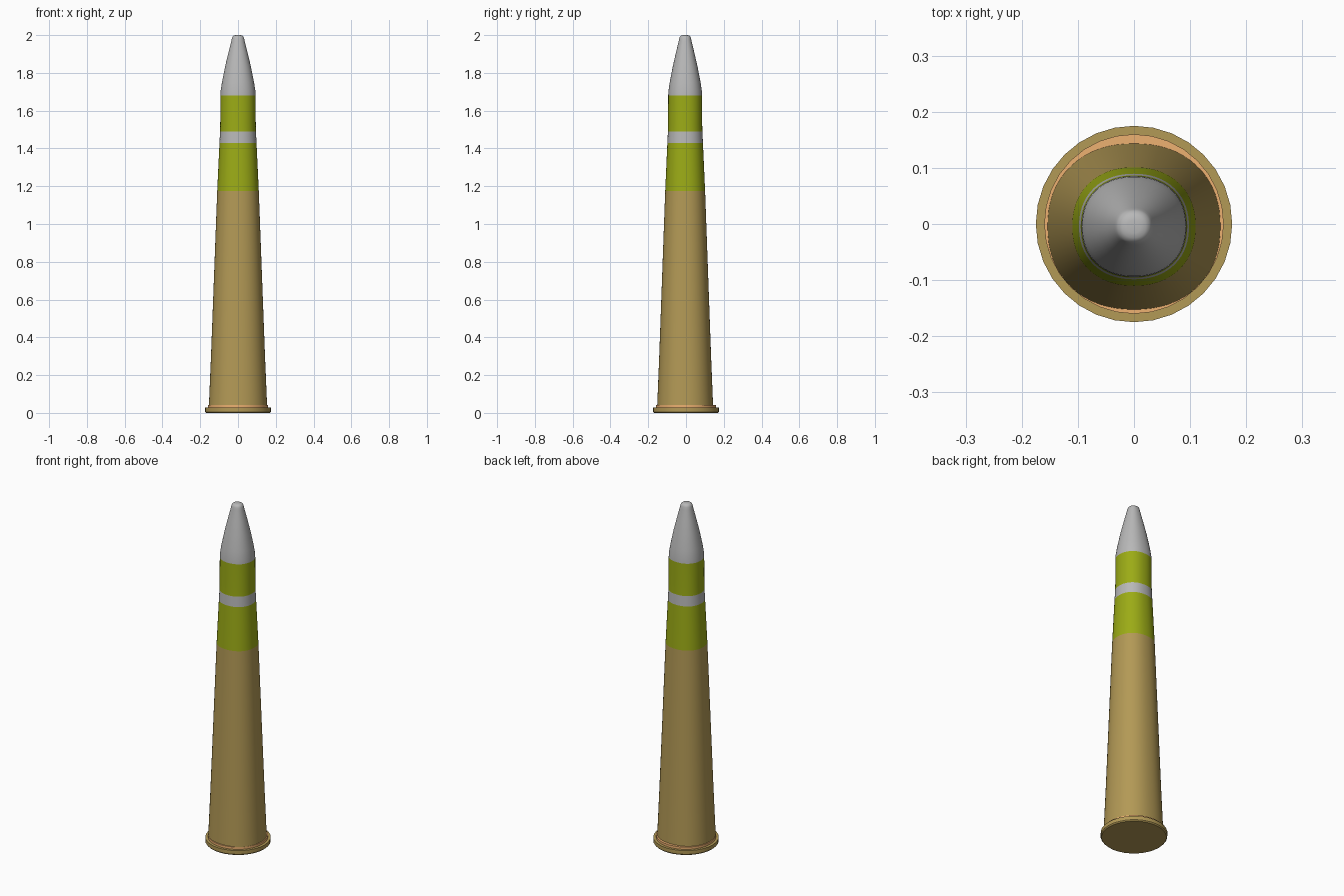
import bpy, bmesh, math

if "Cube" in bpy.data.objects:
    bpy.data.objects.remove(bpy.data.objects["Cube"])


def material(name, rgb):
    m = bpy.data.materials.new(name)
    m.diffuse_color = (*rgb, 1)
    m.use_nodes = True
    m.node_tree.nodes["Principled BSDF"].inputs["Base Color"].default_value = m.diffuse_color
    return m


brass = material("brass", (0.45, 0.32, 0.092))
copper = material("copper", (0.85, 0.44, 0.165))
green = material("green_paint", (0.33, 0.41, 0.008))
steel = material("steel", (0.48, 0.48, 0.48))


def lathe(name, profile, sides, mat, power=2.0, y_scale=1.0, y_off=0.0,
          cap_bottom=True, cap_top=True):
    """Sweep (radius, z) rings; power above 2 squares the section slightly."""
    bm = bmesh.new()
    rings = []
    for r, z in profile:
        ring = []
        for i in range(sides):
            a = math.tau * i / sides
            c, s = math.cos(a), math.sin(a)
            k = r / (abs(c) ** power + abs(s) ** power) ** (1 / power)
            ring.append(bm.verts.new((k * c, k * s * y_scale + y_off, z)))
        rings.append(ring)
    for lo, hi in zip(rings, rings[1:]):
        for i in range(sides):
            j = (i + 1) % sides
            bm.faces.new((lo[i], lo[j], hi[j], hi[i]))
    if cap_bottom:
        bm.faces.new(rings[0][::-1])
    if cap_top:
        bm.faces.new(rings[-1])
    me = bpy.data.meshes.new(name)
    bm.to_mesh(me)
    bm.free()
    ob = bpy.data.objects.new(name, me)
    bpy.context.collection.objects.link(ob)
    me.materials.append(mat)
    bpy.ops.object.select_all(action='DESELECT')
    ob.select_set(True)
    bpy.context.view_layer.objects.active = ob
    bpy.ops.object.shade_smooth_by_angle(angle=math.radians(35))
    return ob


# Rim at the base: brass disc, with a copper step above it
lathe("base_rim", [(0.170, 0), (0.175, 0.006), (0.175, 0.028)], 32, brass)
lathe("rim_step", [(0.160, 0.028), (0.160, 0.042)], 32, copper, cap_bottom=False)

# Slightly squared, slightly off-centre shell, split into colour bands
shell = dict(sides=64, power=2.2, y_scale=0.96, y_off=-0.0045)
lathe("case", [(0.154, 0.04), (0.143, 0.3), (0.110, 1.175)], mat=brass,
      cap_bottom=False, cap_top=False, **shell)
lathe("lower_green_band", [(0.110, 1.175), (0.098, 1.43)], mat=green,
      cap_bottom=False, cap_top=False, **shell)
lathe("grey_band", [(0.098, 1.43), (0.095, 1.49)], mat=steel,
      cap_bottom=False, cap_top=False, **shell)
lathe("upper_green_band", [(0.095, 1.49), (0.094, 1.53), (0.0935, 1.68)], mat=green,
      cap_bottom=False, cap_top=False, **shell)
lathe("nose", [(0.0935, 1.68), (0.092, 1.705), (0.085, 1.75), (0.068, 1.835),
               (0.050, 1.91), (0.035, 1.97), (0.032, 1.984), (0.028, 1.993),
               (0.021, 1.998), (0.012, 2.0)],
      mat=steel, cap_bottom=False, **shell)
